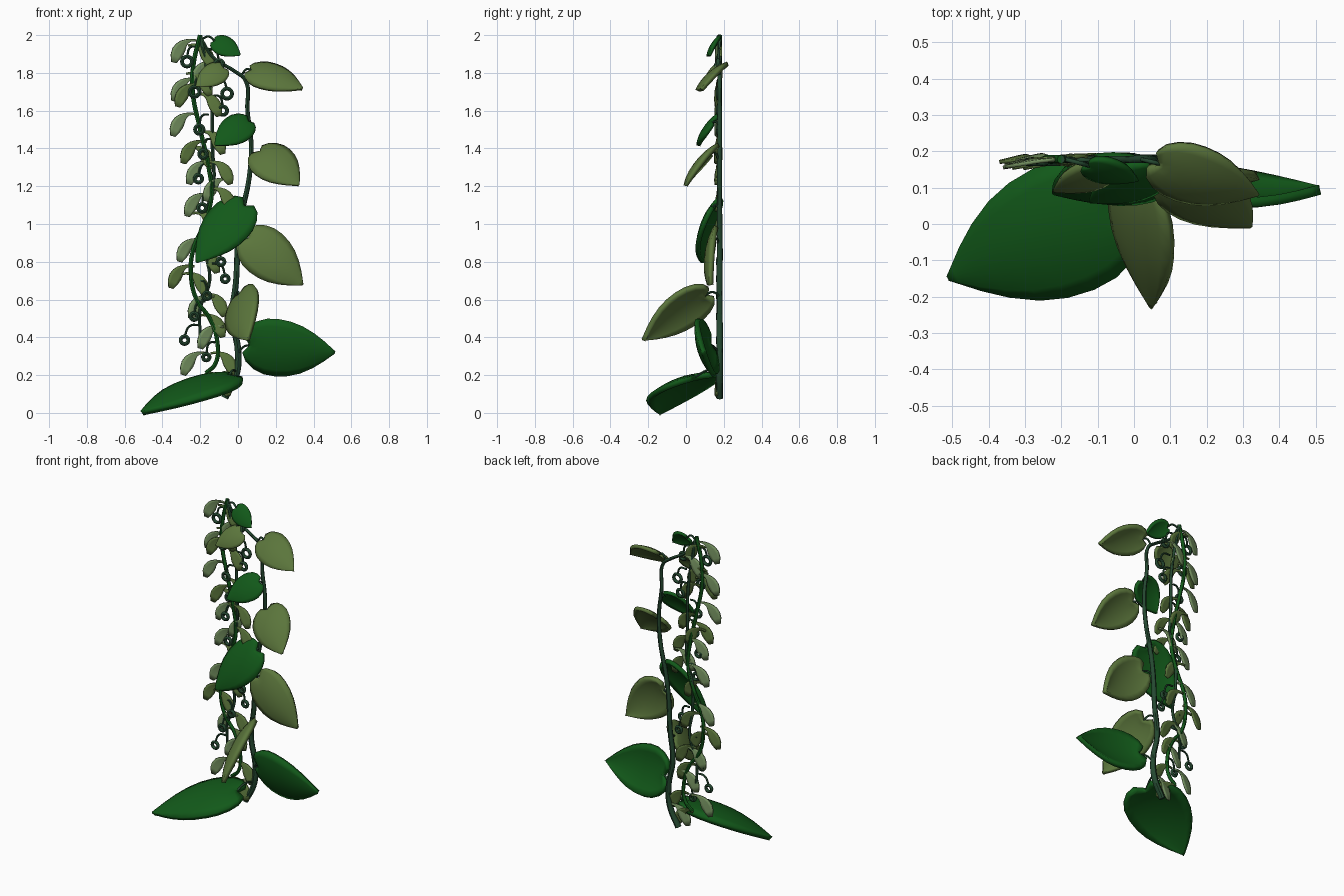
import bpy, bmesh, math, random
from mathutils import Vector as V

if "Cube" in bpy.data.objects:
    bpy.data.objects.remove(bpy.data.objects["Cube"])

random.seed(4)


def mat(name, c):
    m = bpy.data.materials.new(name)
    m.diffuse_color = (*c, 1)
    m.use_nodes = True
    m.node_tree.nodes["Principled BSDF"].inputs["Base Color"].default_value = m.diffuse_color
    return m


GREEN = mat("deep_green", (0.006, 0.10, 0.010))
OLIVE = mat("olive", (0.105, 0.18, 0.045))
LIGHT = mat("light_olive", (0.18, 0.29, 0.12))
STEM = mat("stem_green", (0.018, 0.065, 0.03))


def tube(name, pts, r, m, r_end=None, cyclic=False, sides=2):
    """Round tube through points, radius running from r to r_end."""
    cu = bpy.data.curves.new(name, 'CURVE')
    cu.dimensions = '3D'
    cu.bevel_depth = r
    cu.bevel_resolution = sides
    cu.resolution_u = 6
    cu.use_fill_caps = True
    sp = cu.splines.new('BEZIER')
    sp.bezier_points.add(len(pts) - 1)
    for i, (bp, p) in enumerate(zip(sp.bezier_points, pts)):
        bp.co = p
        bp.handle_left_type = bp.handle_right_type = 'AUTO'
        bp.radius = 1 + ((r_end or r) / r - 1) * i / (len(pts) - 1)
    sp.use_cyclic_u = cyclic
    ob = bpy.data.objects.new(name, cu)
    bpy.context.collection.objects.link(ob)
    finish(ob, m, True)


def finish(ob, m, convert=False):
    ob.data.materials.append(m)
    bpy.ops.object.select_all(action='DESELECT')
    ob.select_set(True)
    bpy.context.view_layer.objects.active = ob
    if convert:
        bpy.ops.object.convert(target='MESH')
    bpy.ops.object.shade_smooth_by_angle(angle=math.radians(45))


def sheet(name, rows, thick, m):
    """Solid leaf from a grid of points."""
    bm = bmesh.new()
    vs = [[bm.verts.new(p) for p in r] for r in rows]
    for a, b in zip(vs, vs[1:]):
        for i in range(len(a) - 1):
            bm.faces.new((a[i], a[i + 1], b[i + 1], b[i]))
    me = bpy.data.meshes.new(name)
    bm.to_mesh(me)
    bm.free()
    ob = bpy.data.objects.new(name, me)
    bpy.context.collection.objects.link(ob)
    so = ob.modifiers.new("thickness", 'SOLIDIFY')
    so.thickness = thick
    so.offset = 0
    finish(ob, m)


HEART = [(0, .3), (.03, .6), (.1, .83), (.2, .97), (.32, 1), (.46, .95), (.6, .82),
         (.74, .60), (.86, .35), (.95, .13), (1, .01)]


def heart_leaf(name, base, tip, n, width, m):
    base, tip = V(base), V(tip)
    d = tip - base
    L = d.length
    w = V(n).cross(d).normalized()
    n = d.cross(w).normalized()
    rows = []
    for t, h in HEART:
        row = []
        for i in range(9):
            s = -1 + i / 4
            along = t - .09 * abs(s) * (1 - t) ** 6
            dome = width * (.10 * (1 - s * s) * h - .05) + .03 * L * math.sin(math.pi * t)
            row.append(base + d * along + w * (s * h * width / 2) + n * dome)
        rows.append(row)
    sheet(name, rows, .012 + .035 * L, m)


# long hanging stems
def path(xz):
    return [V((x, .178, z)) for x, z in xz]


left = path([(-.2, 2), (-.235, 1.85), (-.24, 1.7), (-.2, 1.5), (-.155, 1.3), (-.14, 1.15), (-.18, 1),
             (-.235, .87), (-.25, .76), (-.22, .6), (-.15, .5), (-.11, .38), (-.12, .26), (-.17, .21)])
mid = path([(-.2, 2), (-.17, 1.85), (-.14, 1.65), (-.135, 1.4), (-.13, 1.2), (-.17, 1.05), (-.17, .85),
            (-.15, .7), (-.2, .55), (-.2, .4)])
right = path([(-.2, 1.99), (-.13, 1.88), (-.02, 1.81), (.04, 1.76), (.05, 1.6), (.07, 1.42), (.06, 1.25),
              (.02, 1.05), (0, .9), (-.01, .7), (-.03, .5), (0, .33), (-.01, .2), (-.07, .08)])
tube("left_stem", left, .012, GREEN, .011)
tube("middle_stem", mid, .010, STEM, .008)
tube("right_stem", right, .008, STEM, .019)

# heart leaves: base, tip, facing, width, colour, joint on stem
hearts = [
    ((-.12, .16, 1.965), (.01, .12, 1.895), (0, -.85, .5), .115, GREEN, (-.19, 1.98)),
    ((.075, .165, 1.81), (.34, .08, 1.72), (0, -.66, .75), .20, OLIVE, (.02, 1.79)),
    ((-.08, .15, 1.82), (-.22, .09, 1.73), (0, -.9, .5), .13, OLIVE, (-.10, 1.86)),
    ((.05, .14, 1.54), (-.12, .06, 1.42), (0, -.86, .5), .17, GREEN, (.06, 1.5)),
    ((.12, .13, 1.38), (.32, -.01, 1.21), (0, -.8, .6), .24, OLIVE, (.065, 1.33)),
    ((.03, .14, 1.09), (-.22, .08, .80), (-.2, -.9, .4), .26, GREEN, (.03, 1.07)),
    ((.06, .14, .92), (.34, .12, .68), (.1, -1, .05), .26, OLIVE, (0, .89)),
    ((.01, .10, .62), (.045, -.23, .39), (-.75, -.4, .52), .25, OLIVE, (-.01, .62)),
    ((.07, .12, .36), (.51, .08, .32), (0, -.95, -.3), .31, GREEN, (-.01, .3)),
    ((-.05, .05, .19), (-.51, -.15, .015), (-.3, -.33, .85), .37, GREEN, (-.01, .22)),
]
for i, (b, t, n, w, m, j) in enumerate(hearts):
    heart_leaf(f"heart_leaf_{i}", b, t, n, w, m)
    j = V((j[0], .178, j[1]))
    tube(f"leaf_stalk_{i}", [j, (j + V(b)) / 2 + V((0, 0, .02)), V(b)], .006, STEM)

# small drooping paddle leaves: tip x, tip z, side
paddles = [(-.34, 1.855, -1), (-.32, 1.62, -1), (-.34, 1.65, -1), (-.345, 1.465, -1), (-.29, 1.32, -1),
           (-.26, 1.21, -1), (-.31, .8, -1), (-.355, .66, -1), (-.25, .5, -1), (-.29, .2, -1),
           (-.15, 1.68, 1), (-.08, 1.37, 1), (-.10, 1.57, 1), (-.04, 1.21, 1), (-.03, 1.07, 1),
           (-.11, .74, 1), (-.08, .40, 1), (-.20, .34, -1), (-.07, .51, 1), (-.05, .09, 1),
           (-.13, .1, -1), (-.27, 1.04, -1), (-.14, 1.83, 1), (-.23, 1.74, -1), (-.14, 1.29, 1),
           (-.12, .94, 1), (-.17, .62, 1), (-.17, 1.12, -1), (-.02, .2, 1)]
PROF = [.15, .16, .22, .38, .65, .9, 1, .85, .4]
for k, (tx, tz, s) in enumerate(paddles):
    y = .178 + random.uniform(-.012, .012)
    a, c, e = V((tx - s * .125, .178, tz + .115)), V((tx - s * .04, y, tz + .14)), V((tx, y - .01, tz))
    rows = []
    for i, h in enumerate(PROF):
        t = i / (len(PROF) - 1)
        p = a * (1 - t) ** 2 + c * 2 * t * (1 - t) + e * t * t
        tan = ((c - a) * (1 - t) + (e - c) * t).normalized()
        w = tan.cross(V((0, 1, 0))).normalized() + V((0, .25, 0))
        rows.append([p + w * (q * h * .033) for q in (-1, -.5, 0, .5, 1)])
    sheet(f"paddle_leaf_{k}", rows, .010, LIGHT if s < 0 and k % 3 != 1 else OLIVE)

# ring-ended tendrils: ring centre x, z, radius, stem offset
rings = [(-.27, 1.86, .026, .05), (-.23, 1.7, .026, .05), (-.058, 1.69, .026, -.07), (-.08, 1.6, .022, -.05),
         (-.10, 1.845, .022, -.06), (-.205, 1.5, .022, .05), (-.185, 1.37, .02, .04), (-.21, 1.24, .02, .06),
         (-.19, 1.085, .02, .04), (-.068, .71, .018, -.07), (-.165, .62, .018, -.04), (-.232, .51, .018, .06),
         (-.283, .385, .02, .08), (-.168, .295, .017, .05), (-.09, .8, .018, -.06)]
for k, (x, z, r, dx) in enumerate(rings):
    ring = [V((x + r * math.sin(q * math.pi / 4), .17, z + r * math.cos(q * math.pi / 4))) for q in range(8)]
    tube(f"tendril_ring_{k}", ring, .010, STEM, cyclic=True)
    tube(f"tendril_{k}", [V((x + dx, .178, z + .08)), V((x + dx * .35, .175, z + .075)), V((x, .17, z + r))],
         .006, STEM)
